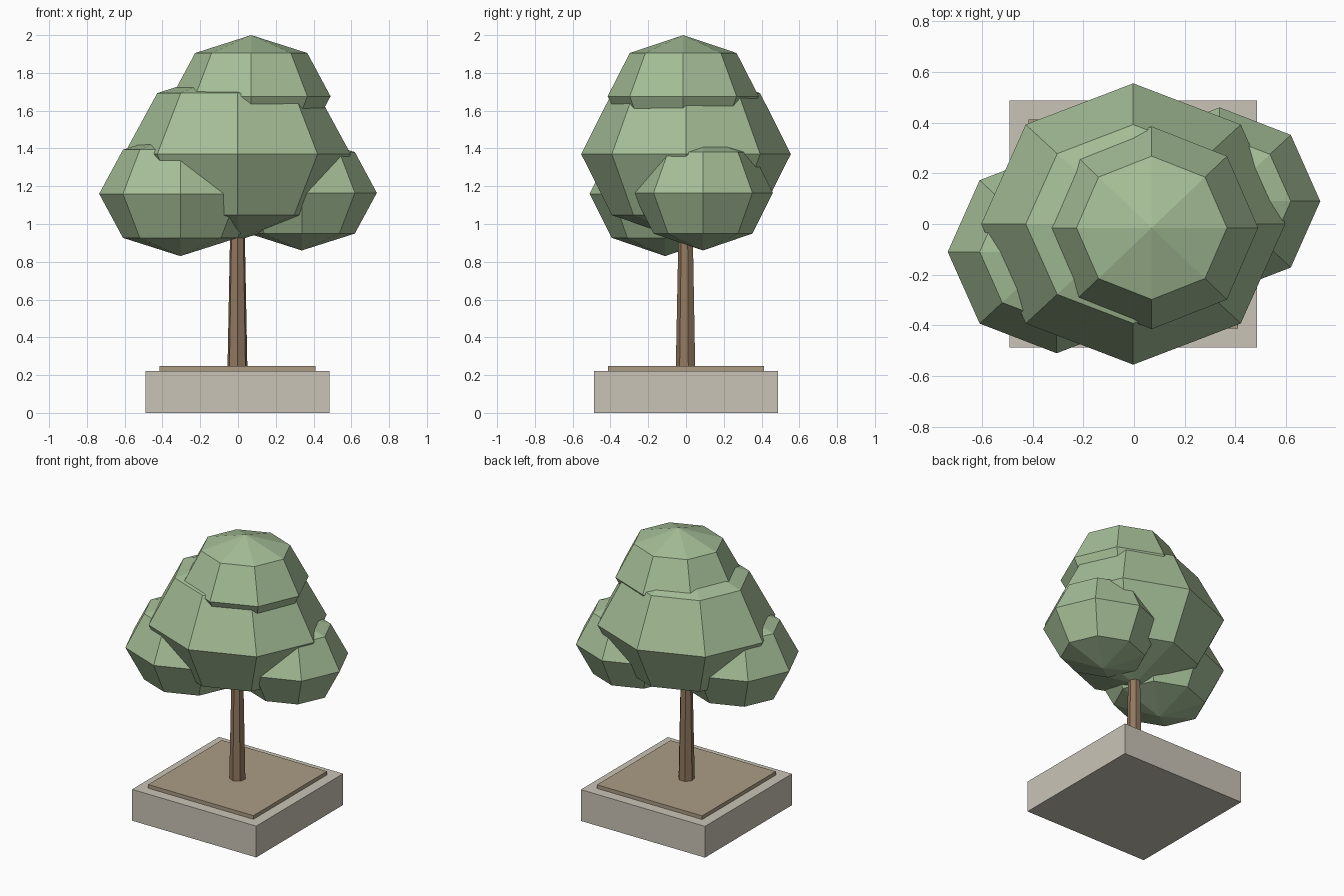
import bpy
from math import pi

cube = bpy.data.objects.get("Cube")
if cube:
    bpy.data.objects.remove(cube, do_unlink=True)


def material(name, srgb):
    """Flat colour from 0-255 sRGB values, stored as linear."""
    colour = [((v / 255 + 0.055) / 1.055) ** 2.4 for v in srgb] + [1]
    mat = bpy.data.materials.new(name)
    mat.use_nodes = True
    mat.diffuse_color = colour
    mat.node_tree.nodes["Principled BSDF"].inputs["Base Color"].default_value = colour
    return mat


leaf_green = material("leaf green", (165, 190, 151))
bark_brown = material("bark brown", (145, 120, 95))
soil_tan = material("soil tan", (171, 156, 132))
stone_grey = material("stone grey", (201, 196, 183))


def finish(name, mat):
    obj = bpy.context.object
    obj.name = obj.data.name = name
    obj.data.materials.append(mat)
    bpy.ops.object.transform_apply(location=False, rotation=True, scale=True)
    return obj


def slab(name, mat, width, bottom, top):
    bpy.ops.mesh.primitive_cube_add(size=1, location=(-0.003, 0, (bottom + top) / 2))
    bpy.context.object.scale = (width, width, top - bottom)
    finish(name, mat)


def leaf_clump(name, centre, radii):
    bpy.ops.mesh.primitive_uv_sphere_add(segments=8, ring_count=4, radius=1, location=centre)
    bpy.context.object.scale = radii
    finish(name, leaf_green)


# Square planter with a thin bed of soil on top
slab("planter", stone_grey, 0.975, 0, 0.222)
slab("soil_bed", soil_tan, 0.826, 0.222, 0.248)

# Tapered trunk reaching into the crown
bottom, top = 0.24, 1.1
bpy.ops.mesh.primitive_cone_add(vertices=7, radius1=0.054, radius2=0.037, depth=top - bottom,
                                location=(-0.003, 0, (bottom + top) / 2), rotation=(0, 0, pi))
finish("trunk", bark_brown)

# Crown of faceted leaf clumps
leaf_clump("main_crown", (-0.003, 0, 1.37), (0.6, 0.555, 0.457))
leaf_clump("top_crown", (0.07, -0.015, 1.676), (0.42, 0.4, 0.324))
leaf_clump("right_crown", (-0.305, -0.11, 1.16), (0.43, 0.4, 0.33))
leaf_clump("left_crown", (0.338, 0.09, 1.165), (0.397, 0.37, 0.305))
